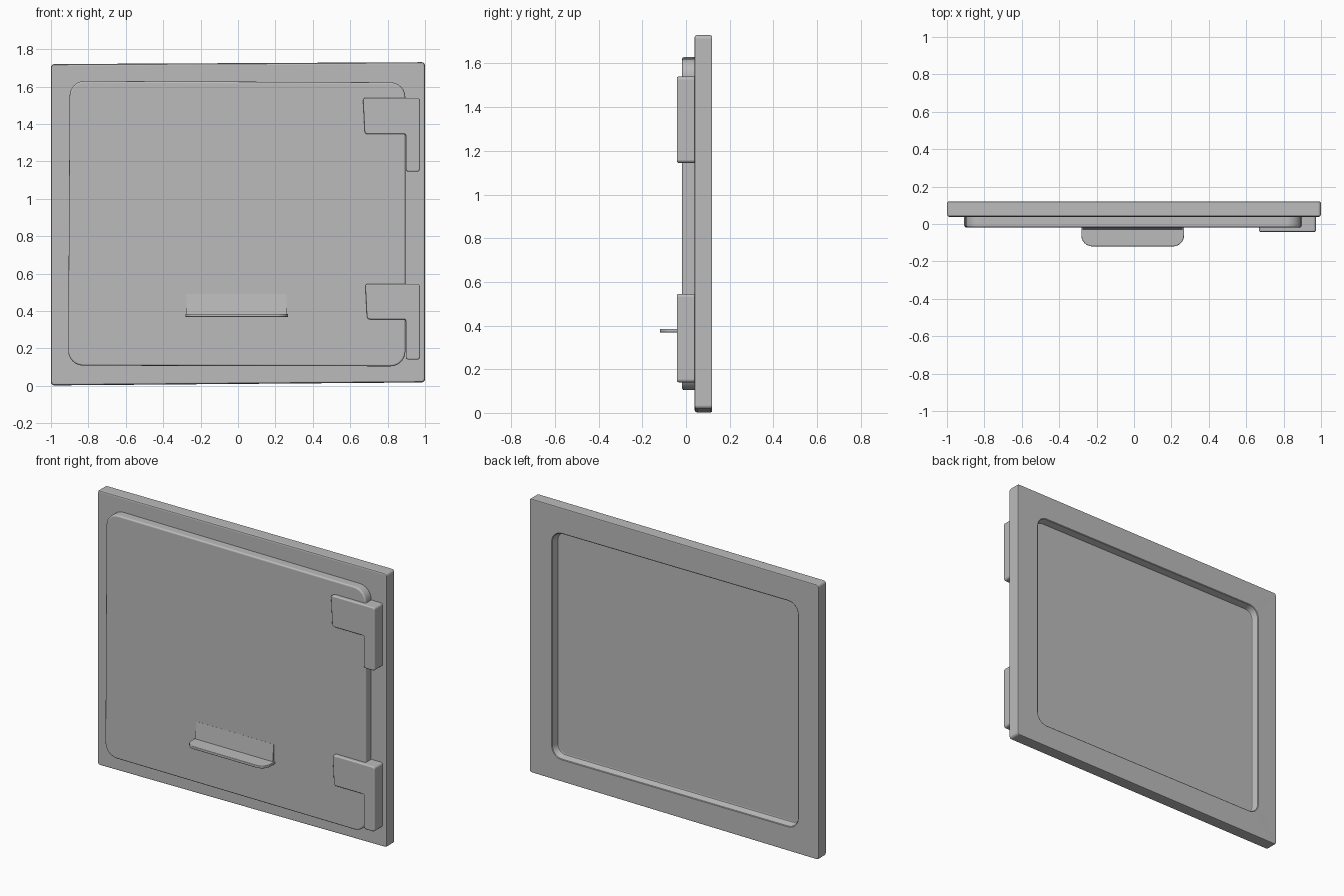
import bpy, bmesh, math
from mathutils import Vector

cube = bpy.data.objects.get("Cube")
if cube:
    bpy.data.objects.remove(cube, do_unlink=True)

# Single painted-metal grey
grey = bpy.data.materials.new("plain_grey")
grey.use_nodes = True
colour = (0.5, 0.5, 0.5, 1)
grey.diffuse_color = colour
bsdf = grey.node_tree.nodes["Principled BSDF"]
bsdf.inputs["Base Color"].default_value = colour
bsdf.inputs["Roughness"].default_value = 0.7


def rounded(points, radii, steps=6):
    """Round the corners of a closed 2D outline, one radius per corner."""
    pts = [Vector(p) for p in points]
    out = []
    for i, (p, r) in enumerate(zip(pts, radii)):
        if r == 0:
            out.append(p)
            continue
        a = p + (pts[i - 1] - p).normalized() * r
        b = p + (pts[(i + 1) % len(pts)] - p).normalized() * r
        centre = a + b - p
        for k in range(steps + 1):
            t = k / steps * math.pi / 2
            out.append(centre + (a - centre) * math.cos(t) + (b - centre) * math.sin(t))
    return out


def along_y(p, d):
    return (p.x, d, p.y)


def along_z(p, d):
    return (p.x, p.y, d)


def loft(name, sections, place=along_y, bevel=0.0):
    """Skin a stack of (outline, depth) sections and cap both ends."""
    bm = bmesh.new()
    rings = [[bm.verts.new(place(p, d)) for p in outline] for outline, d in sections]
    bm.faces.new(rings[0])
    bm.faces.new(rings[-1][::-1])
    n = len(rings[0])
    for lower, upper in zip(rings, rings[1:]):
        for i in range(n):
            j = (i + 1) % n
            bm.faces.new((lower[j], lower[i], upper[i], upper[j]))
    bmesh.ops.recalc_face_normals(bm, faces=bm.faces)
    mesh = bpy.data.meshes.new(name)
    bm.to_mesh(mesh)
    bm.free()
    mesh.materials.append(grey)
    obj = bpy.data.objects.new(name, mesh)
    bpy.context.collection.objects.link(obj)
    bpy.ops.object.select_all(action="DESELECT")
    obj.select_set(True)
    bpy.context.view_layer.objects.active = obj
    if bevel:
        mod = obj.modifiers.new("soft_edges", "BEVEL")
        mod.width = bevel
        mod.segments = 3
        mod.limit_method = "ANGLE"
        mod.angle_limit = math.radians(40)
        bpy.ops.object.modifier_apply(modifier=mod.name)
    bpy.ops.object.shade_smooth_by_angle(angle=math.radians(35))
    # Keep the broad faces evenly flat
    flat = obj.modifiers.new("flat_faces", "WEIGHTED_NORMAL")
    flat.keep_sharp = True
    flat.weight = 100
    bpy.ops.object.modifier_apply(modifier=flat.name)
    return obj


def frame_outline(inset):
    """Slightly out-of-square outer edge of the frame."""
    i = inset
    return rounded([(-1 + i, 0.002 + i), (1 - i, 0.018 + i), (1 - i, 1.73 - i), (-1 + i, 1.72 - i)],
                   [0.018 - i] * 4)


def opening(inset):
    """Rounded edge of the recess in the back."""
    x0, x1, z0, z1 = -0.86 + inset, 0.845 - inset, 0.155 + inset, 1.57 - inset
    return rounded([(x0, z0), (x1, z0), (x1, z1), (x0, z1)], [0.07 - inset] * 4)


# Outer frame with softened rim and recessed back
loft("frame", [(frame_outline(0.012), 0.038), (frame_outline(0.004), 0.042),
               (frame_outline(0), 0.05), (frame_outline(0), 0.112),
               (frame_outline(0.003), 0.118), (frame_outline(0.01), 0.12),
               (opening(0), 0.12), (opening(0.004), 0.117),
               (opening(0.014), 0.078), (opening(0.02), 0.074)])

# Raised door panel with rounded corners
door_shape = rounded([(-0.908, 0.108), (0.895, 0.104), (0.895, 1.622), (-0.9, 1.63)], [0.08] * 4)
loft("door_panel", [(door_shape, -0.018), (door_shape, 0.045)], bevel=0.01)

# L-shaped hinges on the left side
for name, top, arm, bottom, inner in (("upper_hinge", 1.54, 1.345, 1.145, 0.668),
                                      ("lower_hinge", 0.545, 0.355, 0.14, 0.68)):
    shape = rounded([(0.897, bottom), (0.973, bottom), (0.973, top),
                     (inner, top), (inner + 0.01, arm), (0.897, arm)],
                    [0.015] * 5 + [0.008], 3)
    loft(name, [(shape, -0.042), (shape, 0.045)], bevel=0.012)

# Shelf-like pull handle
plate = rounded([(-0.282, -0.12), (0.268, -0.12), (0.268, -0.01), (-0.282, -0.01)],
                [0.06, 0.06, 0, 0])
loft("pull_handle", [(plate, 0.368), (plate, 0.385)], along_z, 0.004)

# Shallow sloped mount above the handle
wedge = [Vector(p) for p in ((-0.03, 0.375), (-0.01, 0.375), (-0.01, 0.49), (-0.0185, 0.49))]
loft("handle_mount", [(wedge, -0.275), (wedge, 0.26)], lambda p, d: (d, p.x, p.y))
